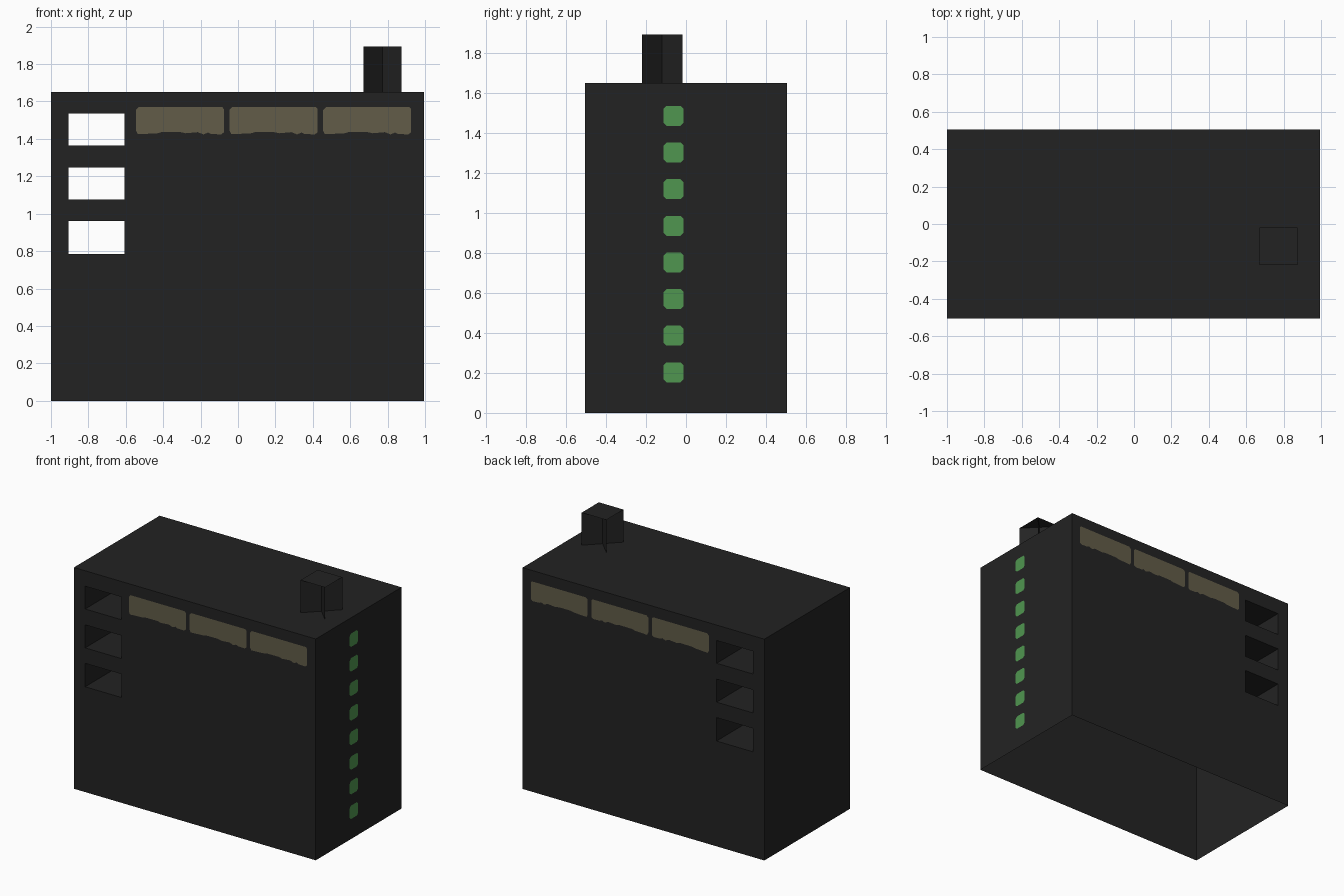
import bpy, bmesh
from mathutils import Vector

if "Cube" in bpy.data.objects:
    bpy.data.objects.remove(bpy.data.objects["Cube"])


def material(name, rgb):
    m = bpy.data.materials.new(name)
    m.diffuse_color = (*rgb, 1)
    m.use_nodes = True
    m.node_tree.nodes["Principled BSDF"].inputs["Base Color"].default_value = m.diffuse_color
    return m


CHARCOAL = material("charcoal", (0.0165, 0.0165, 0.0165))
DIM_GLASS = material("dim_tan_glass", (0.122, 0.107, 0.065))
GREEN = material("green_light", (0.08, 0.305, 0.08))

X0, X1, Y, TOP = -1.0, 0.995, 0.505, 1.65


def sheets(name, polygons, mat):
    """Flat faces, each given as (points, outward direction)."""
    bm = bmesh.new()
    for pts, out in polygons:
        f = bm.faces.new([bm.verts.new(p) for p in pts])
        f.normal_update()
        if f.normal.dot(Vector(out)) < 0:
            f.normal_flip()
    me = bpy.data.meshes.new(name)
    bm.to_mesh(me)
    bm.free()
    me.materials.append(mat)
    ob = bpy.data.objects.new(name, me)
    bpy.context.collection.objects.link(ob)
    return ob


def box(name, lo, hi, mat):
    bpy.ops.mesh.primitive_cube_add(size=1, location=[(a + b) / 2 for a, b in zip(lo, hi)])
    ob = bpy.context.object
    ob.name = name
    ob.scale = [b - a for a, b in zip(lo, hi)]
    bpy.ops.object.transform_apply(location=True, rotation=True, scale=True)
    ob.data.materials.append(mat)
    return ob


# Main block with three openings running front to back
body = box("body", (X0, -Y, 0), (X1, Y, TOP), CHARCOAL)
for i, (z0, z1) in enumerate([(0.785, 0.96), (1.075, 1.247), (1.365, 1.535)]):
    cutter = box(f"opening_cutter_{i}", (-0.907, -1, z0), (-0.606, 1, z1), CHARCOAL)
    cutter.hide_render = True
    mod = body.modifiers.new("opening", 'BOOLEAN')
    mod.operation = 'DIFFERENCE'
    mod.solver = 'EXACT'
    mod.object = cutter
    bpy.context.view_layer.objects.active = body
    bpy.ops.object.modifier_apply(modifier=mod.name)
    bpy.data.objects.remove(cutter)

# The block is open underneath
bm = bmesh.new()
bm.from_mesh(body.data)
bmesh.ops.delete(bm, geom=[f for f in bm.faces if f.calc_center_median().z < 0.001], context='FACES')
bm.to_mesh(body.data)
bm.free()

# Upper windows with worn lower edges, on front and back
profile = [(-0.235, 1.555), (-0.22, 1.57), (0.225, 1.57), (0.235, 1.56), (0.235, 1.435),
           (0.22, 1.424), (0.165, 1.426), (0.15, 1.434), (0.125, 1.424), (0.095, 1.436),
           (0.03, 1.43), (0.0, 1.437), (-0.1, 1.436), (-0.12, 1.43), (-0.225, 1.425),
           (-0.235, 1.445)]
windows = []
for s in (-1, 1):
    for cx in (-0.31, 0.19, 0.69):
        windows.append(([(cx + x, s * (Y + 0.003), z) for x, z in profile], (0, s, 0)))
sheets("upper_windows", windows, DIM_GLASS)

# Column of green lights on the right side
h, c = 0.05, 0.035
octagon = [(-h, -c), (-c, -h), (c, -h), (h, -c), (h, c), (c, h), (-c, h), (-h, c)]
sheets("green_lights",
       [([(X1 + 0.005, -0.062 + y, 0.203 + i * 0.1833 + z) for y, z in octagon], (1, 0, 0))
        for i in range(8)], GREEN)

# Roof vent: crossed diagonal panels under a square cap
ax, bx, ay, by, vt = 0.67, 0.873, -0.22, -0.018, 1.893
panels = []
for (xa, ya), (xb, yb) in [((ax, ay), (bx, by)), ((ax, by), (bx, ay))]:
    pts = [(xa, ya, TOP), (xb, yb, TOP), (xb, yb, vt), (xa, ya, vt)]
    panels.append((pts, (0, -1, 0)))
sheets("vent_crossed_panels", panels, CHARCOAL)
sheets("vent_cap", [([(ax, ay, vt), (bx, ay, vt), (bx, by, vt), (ax, by, vt)], (0, 0, 1))], CHARCOAL)
